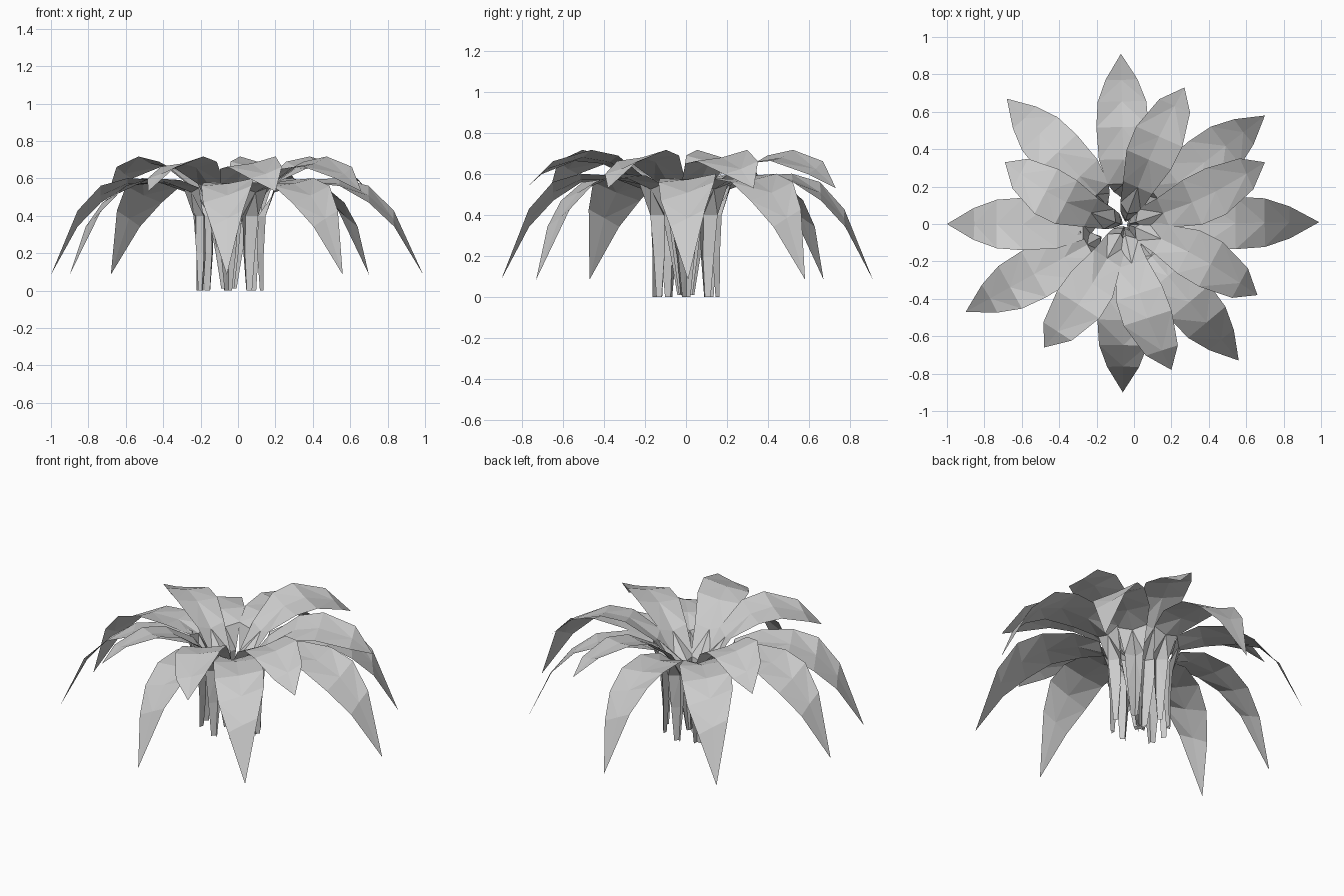
import bpy
import math
from mathutils import Vector

cube = bpy.data.objects.get("Cube")
if cube:
    bpy.data.objects.remove(cube, do_unlink=True)

# One plain grey for the whole plant
grey = bpy.data.materials.new("leaf_grey")
grey.use_nodes = True
colour = (0.6, 0.6, 0.6, 1)
grey.diffuse_color = colour
grey.node_tree.nodes["Principled BSDF"].inputs["Base Color"].default_value = colour

# Rows from root to tip: share of reach, height, half width, fold depth, roll
LOWER = [(0.18, 0.0, 0.02, 0.02, 0), (0.18, 0.2, 0.04, 0.035, 0),
         (0.19, 0.4, 0.055, 0.04, 0), (0.235, 0.55, 0.085, 0.025, 0),
         (0.38, 0.585, 0.13, 0.01, 0.05), (0.57, 0.58, 0.14, 0.008, 0.15),
         (0.72, 0.515, 0.13, 0.006, 0.35), (0.85, 0.385, 0.085, 0.004, 0.5)]
UPPER = [(0.04, 0.01, 0.025, 0.02, 0), (0.07, 0.2, 0.045, 0.035, 0),
         (0.12, 0.42, 0.06, 0.04, 0), (0.26, 0.57, 0.085, 0.025, 0),
         (0.46, 0.67, 0.13, 0.012, 0.15), (0.63, 0.69, 0.135, 0.01, 0.2),
         (0.86, 0.63, 0.09, 0.006, 0.35)]

ROOT = Vector((-0.05, 0.0, 0.0))


def leaf(name, tip, rows, lean=0.0):
    """Folded blade that climbs from the root, arches over and ends at tip."""
    tip = Vector(tip)
    out = Vector((tip.x - ROOT.x, tip.y, 0))
    reach = out.length
    out.normalize()
    side = Vector((-out.y, out.x, 0))
    verts, faces = [], []
    for i, (share, height, half, fold, roll) in enumerate(rows):
        drift = lean * math.sin(math.pi * share)
        mid = ROOT + out * share * reach + side * drift + Vector((0, 0, height))
        # The fold points inward on the stem and downward on the blade
        sink = -out * fold if height < 0.5 else Vector((0, 0, -fold))
        # One edge of the blade is rolled higher than the other
        edge = (side + Vector((0, 0, roll))) * half
        verts += [mid + edge, mid + sink, mid - edge]
        if i:
            a, b = 3 * i - 3, 3 * i
            faces += [(a, b, b + 1), (a, b + 1, a + 1),
                      (a + 1, b + 1, a + 2), (a + 2, b + 1, b + 2)]
    last = len(verts)
    verts.append(tip)
    faces += [(last - 3, last, last - 2), (last - 2, last, last - 1)]
    mesh = bpy.data.meshes.new(name)
    mesh.from_pydata(verts, [], faces)
    mesh.materials.append(grey)
    bpy.context.collection.objects.link(bpy.data.objects.new(name, mesh))


# Long drooping leaves
lower_tips = [(0.99, 0.01), (0.70, 0.58), (-0.07, 0.91), (-0.68, 0.67),
              (-1.0, 0.0), (-0.90, -0.47), (-0.06, -0.90), (0.56, -0.73)]
for n, (x, y) in enumerate(lower_tips):
    leaf(f"lower_leaf_{n + 1}", (x, y, 0.085), LOWER)

# Shorter raised leaves, each swept a little to one side
upper_tips = [(0.70, 0.33, -0.04), (0.27, 0.73, 0.02), (-0.69, 0.33, 0.04),
              (-0.48, -0.66, 0.03), (0.20, -0.78, -0.04), (0.66, -0.38, 0.03)]
for n, (x, y, lean) in enumerate(upper_tips):
    leaf(f"upper_leaf_{n + 1}", (x, y, 0.53), UPPER, lean)
